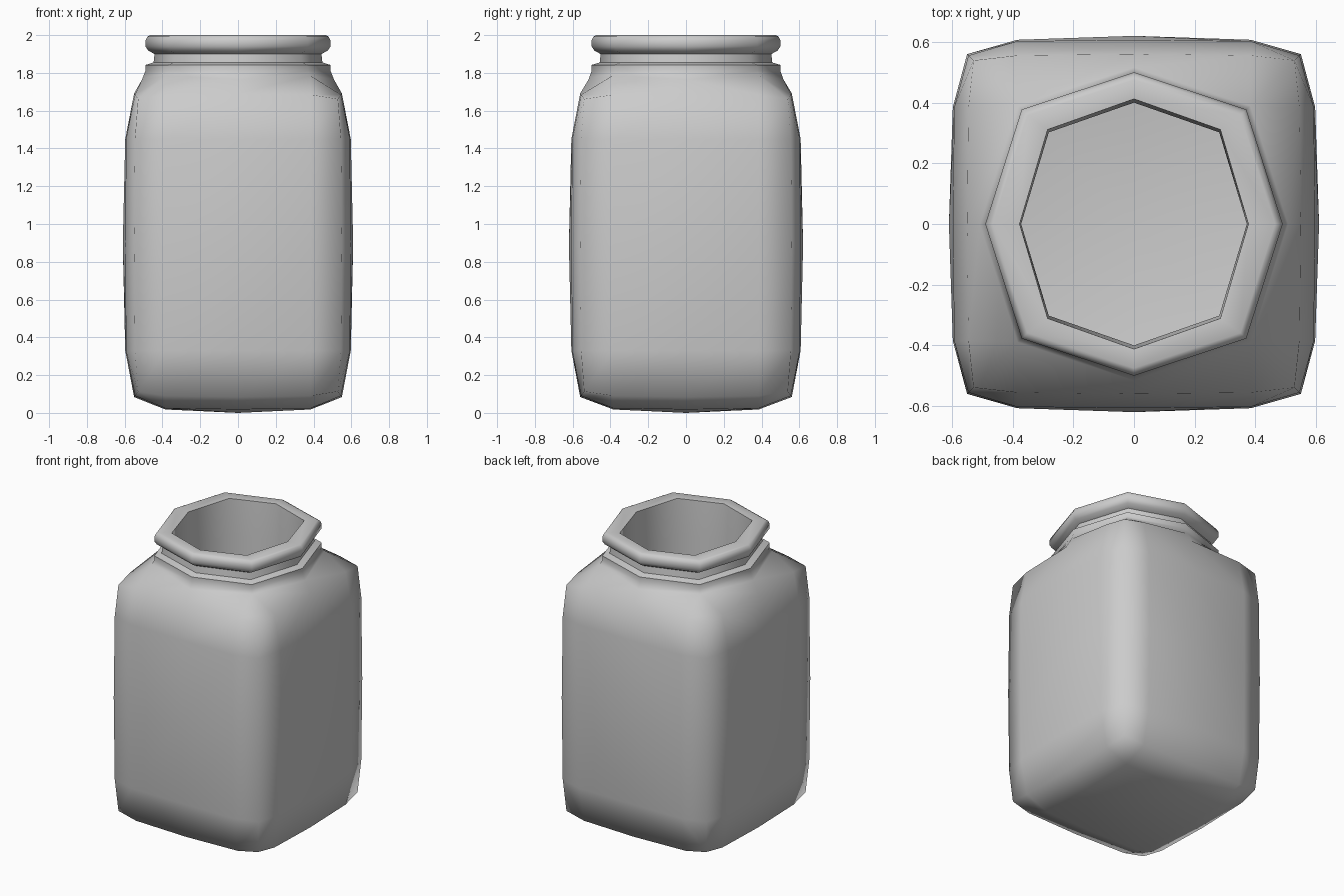
import bpy, bmesh, math

if "Cube" in bpy.data.objects:
    bpy.data.objects.remove(bpy.data.objects["Cube"])

bm = bmesh.new()
DROP = (0, 0.013, 0.06)      # rounding of each face toward its edges
WIDE = (0, 0.385)            # spacing of the grid on the faces
LEVEL = {-1: 0.33, 0: 0.89, 1: 1.45}


def place(i, j, k):
    """Position of a body grid point, indices running -2..2."""
    def side(n, a, b, half):
        if abs(n) < 2:
            return math.copysign(WIDE[abs(n)], n)
        lo, hi = sorted((DROP[abs(a)], DROP[abs(b)]))
        return math.copysign(half - hi - 0.35 * lo, n)
    x = side(i, j, k, 0.61)
    y = side(j, i, k, 0.62)
    if abs(k) < 2:
        z = LEVEL[k]
    else:
        lo, hi = sorted((DROP[abs(i)], DROP[abs(j)]))
        rise = 1.4 * (hi + 0.35 * lo)
        z = rise if k < 0 else 1.775 - rise
    return x, y, z


grid = {}


def vert(key):
    if key not in grid:
        grid[key] = bm.verts.new(place(*key))
    return grid[key]


# Rounded square body; the middle of the top stays open for the neck
for axis in range(3):
    for end in (-2, 2):
        for a in range(-2, 2):
            for b in range(-2, 2):
                if axis == 2 and end == 2 and a in (-1, 0) and b in (-1, 0):
                    continue
                quad = []
                for u, v in ((a, b), (a + 1, b), (a + 1, b + 1), (a, b + 1)):
                    key = [u, v]
                    key.insert(axis, end)
                    quad.append(vert(tuple(key)))
                bm.faces.new(quad)

# Octagonal opening shared with the body
DIRS = [(1, 0), (1, 1), (0, 1), (-1, 1), (-1, 0), (-1, -1), (0, -1), (1, -1)]


def ring_co(rx, ry, z):
    return [(dx * rx * (0.755 if dy else 1), dy * ry * (0.755 if dx else 1), z)
            for dx, dy in DIRS]


ring = [grid[(dx, dy, 2)] for dx, dy in DIRS]
for v, co, d in zip(ring, ring_co(0.508, 0.516, 1.765), DIRS):
    v.co = co
    if d[0] and d[1]:
        v.co.z = 1.785

# Collar, groove, rolled rim, then the hollow inside down to its floor
outer = [(0.49, 1.81), (0.49, 1.842), (0.447, 1.855), (0.442, 1.90), (0.475, 1.918),
         (0.49, 1.94), (0.49, 1.972), (0.48, 1.992), (0.465, 2.0)]
profile = [(r, r + 0.01, z) for r, z in outer]
profile += [(0.377, 0.412, 1.995), (0.372, 0.40, 1.75), (0.372, 0.40, 0.15)]
for rx, ry, z in profile:
    new = [bm.verts.new(c) for c in ring_co(rx, ry, z)]
    for n in range(8):
        m = (n + 1) % 8
        bm.faces.new((ring[n], ring[m], new[m], new[n]))
    ring = new
centre = bm.verts.new((0, 0, 0.10))
for n in range(8):
    bm.faces.new((ring[n], ring[(n + 1) % 8], centre))

bmesh.ops.recalc_face_normals(bm, faces=bm.faces)
mesh = bpy.data.meshes.new("jar")
bm.to_mesh(mesh)
bm.free()
jar = bpy.data.objects.new("jar", mesh)
bpy.context.collection.objects.link(jar)
bpy.context.view_layer.objects.active = jar
jar.select_set(True)
bpy.ops.object.shade_smooth_by_angle(angle=math.radians(66))
